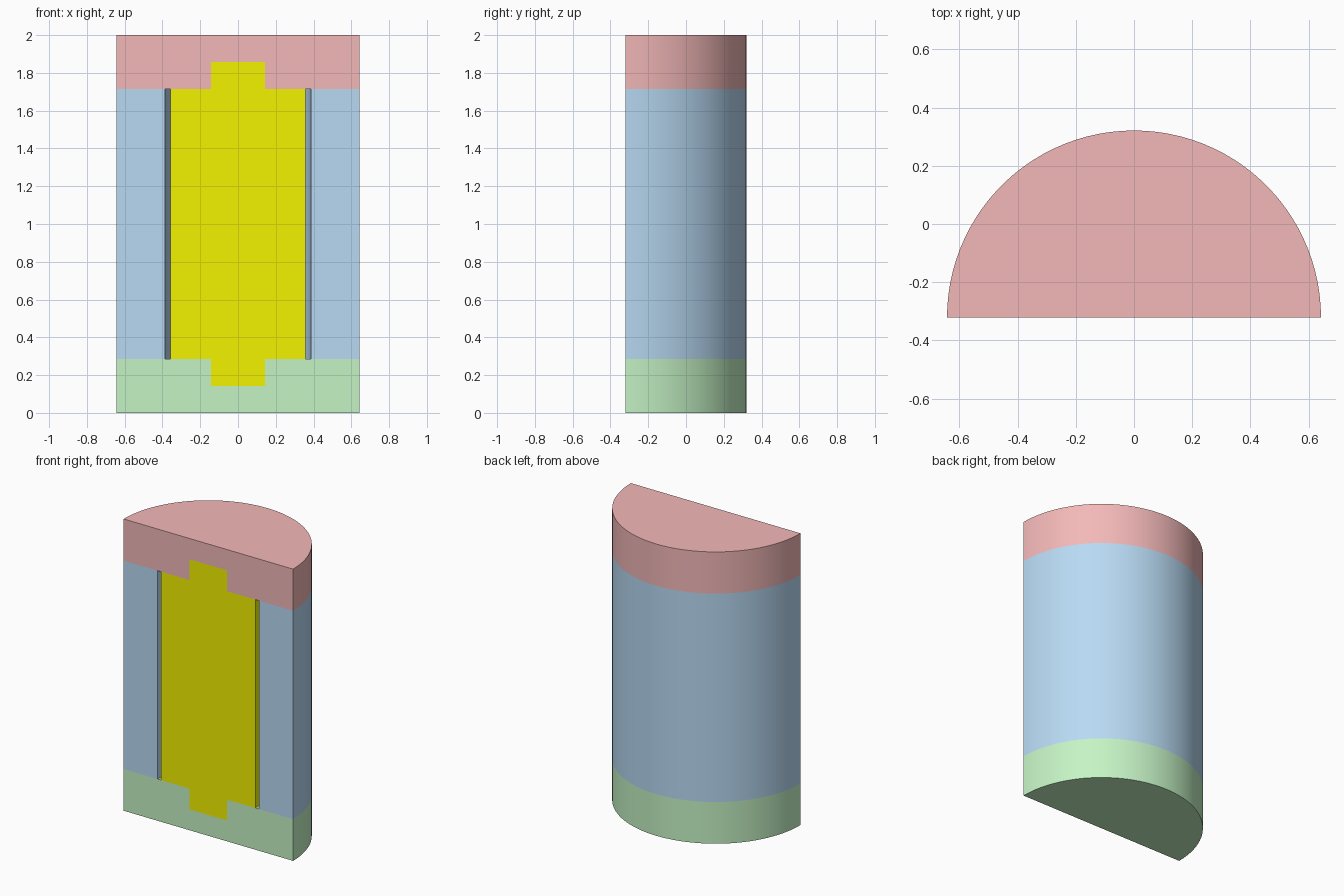
import bpy, bmesh, math

if "Cube" in bpy.data.objects:
    bpy.data.objects.remove(bpy.data.objects["Cube"])

U = 2 / 14                    # design unit: the model is 14 units tall
R, R_IN, R_ROTOR, R_SHAFT = 4.5 * U, 2.7 * U, 2.5 * U, 1.0 * U
Y0 = -R / 2                   # plane of the section cut
SEGMENTS = 50


def half_turned(name, profile, color):
    """Sweep a closed (radius, z) profile through 180 degrees behind the cut."""
    bm = bmesh.new()
    rings = []
    for i in range(SEGMENTS + 1):
        a = math.pi * i / SEGMENTS
        rings.append([bm.verts.new((r * math.cos(a), Y0 + r * math.sin(a), z))
                      for r, z in profile])
    n = len(profile)
    for a, b in zip(rings, rings[1:]):
        for j in range(n):
            k = (j + 1) % n
            if profile[j][0] > 0 or profile[k][0] > 0:
                bm.faces.new((a[j], a[k], b[k], b[j]))
    bm.faces.new(rings[0])
    bm.faces.new(rings[-1])
    bmesh.ops.remove_doubles(bm, verts=bm.verts, dist=1e-5)
    # join the two halves of the flat cut face along the axis
    axis = [e for e in bm.edges
            if all(abs(v.co.x) < 1e-5 and abs(v.co.y - Y0) < 1e-5 for v in e.verts)]
    if axis:
        bmesh.ops.dissolve_edges(bm, edges=axis, use_verts=False)
    bmesh.ops.recalc_face_normals(bm, faces=bm.faces)
    mesh = bpy.data.meshes.new(name)
    bm.to_mesh(mesh)
    bm.free()
    obj = bpy.data.objects.new(name, mesh)
    bpy.context.collection.objects.link(obj)
    mat = bpy.data.materials.new(name + "_color")
    mat.diffuse_color = (*color, 1)
    mat.use_nodes = True
    mat.node_tree.nodes["Principled BSDF"].inputs["Base Color"].default_value = mat.diffuse_color
    mesh.materials.append(mat)
    bpy.ops.object.select_all(action='DESELECT')
    obj.select_set(True)
    bpy.context.view_layer.objects.active = obj
    bpy.ops.object.shade_smooth_by_angle(angle=math.radians(30))
    return obj


def end_cap(name, z_of, color):
    """Cap with a blind bearing pocket; z_of maps height from the outer face."""
    return half_turned(name, [(0, z_of(0)), (R, z_of(0)), (R, z_of(2 * U)),
                              (R_SHAFT, z_of(2 * U)), (R_SHAFT, z_of(U)),
                              (0, z_of(U))], color)


# end caps
end_cap("bottom_cap", lambda h: h, (0.56, 0.9, 0.56))
end_cap("top_cap", lambda h: 2 - h, (0.9, 0.48, 0.48))

# hollow housing between the caps
half_turned("housing", [(R_IN, 2 * U), (R, 2 * U), (R, 12 * U), (R_IN, 12 * U)],
            (0.48, 0.7, 0.9))

# rotor with stepped shaft ends
half_turned("rotor", [(0, U), (R_SHAFT, U), (R_SHAFT, 2 * U), (R_ROTOR, 2 * U),
                      (R_ROTOR, 12 * U), (R_SHAFT, 12 * U), (R_SHAFT, 13 * U),
                      (0, 13 * U)], (0.9, 0.9, 0.0))
